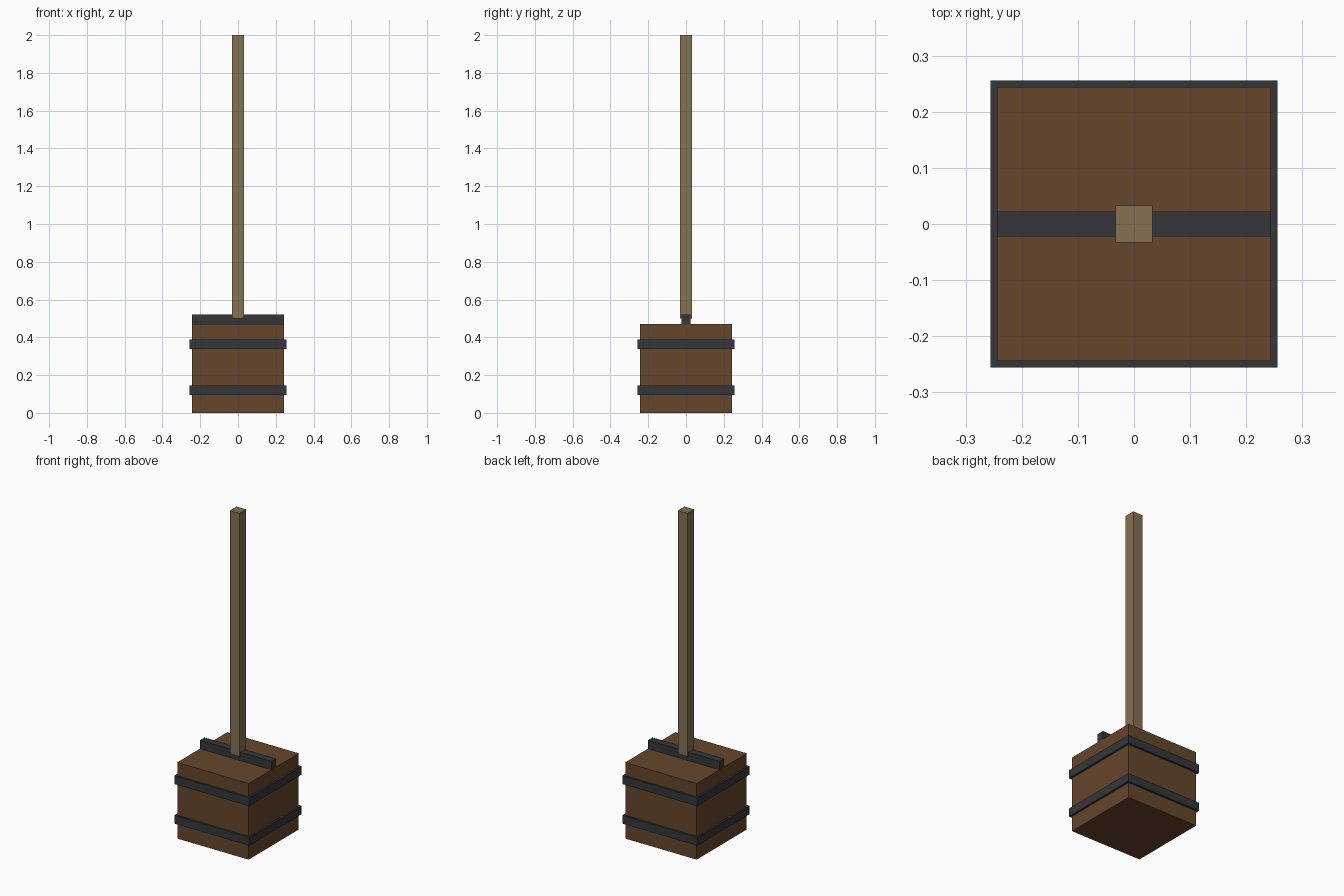
import bpy

if "Cube" in bpy.data.objects:
    bpy.data.objects.remove(bpy.data.objects["Cube"])


def material(name, color):
    m = bpy.data.materials.new(name)
    m.diffuse_color = (*color, 1)
    m.use_nodes = True
    m.node_tree.nodes["Principled BSDF"].inputs["Base Color"].default_value = m.diffuse_color
    return m


wood = material("dark_wood", (0.133, 0.061, 0.025))
iron = material("iron", (0.035, 0.037, 0.043))
pale = material("pale_wood", (0.235, 0.165, 0.085))


def box(name, width, depth, z0, z1, mat):
    bpy.ops.mesh.primitive_cube_add(size=1, location=(0, 0, (z0 + z1) / 2))
    o = bpy.context.object
    o.name = name
    o.scale = (width, depth, z1 - z0)
    bpy.ops.object.transform_apply(location=False, rotation=False, scale=True)
    o.data.materials.append(mat)
    return o


# Square wooden head
box("head_block", 0.488, 0.488, 0, 0.47, wood)

# Two iron bands around the head
for name, z in (("lower_band", 0.094), ("upper_band", 0.338)):
    box(name, 0.512, 0.512, z, z + 0.051, iron)

# Iron strap across the top and the long handle
box("top_strap", 0.488, 0.045, 0.47, 0.522, iron)
box("handle", 0.066, 0.066, 0.50, 2.0, pale)
